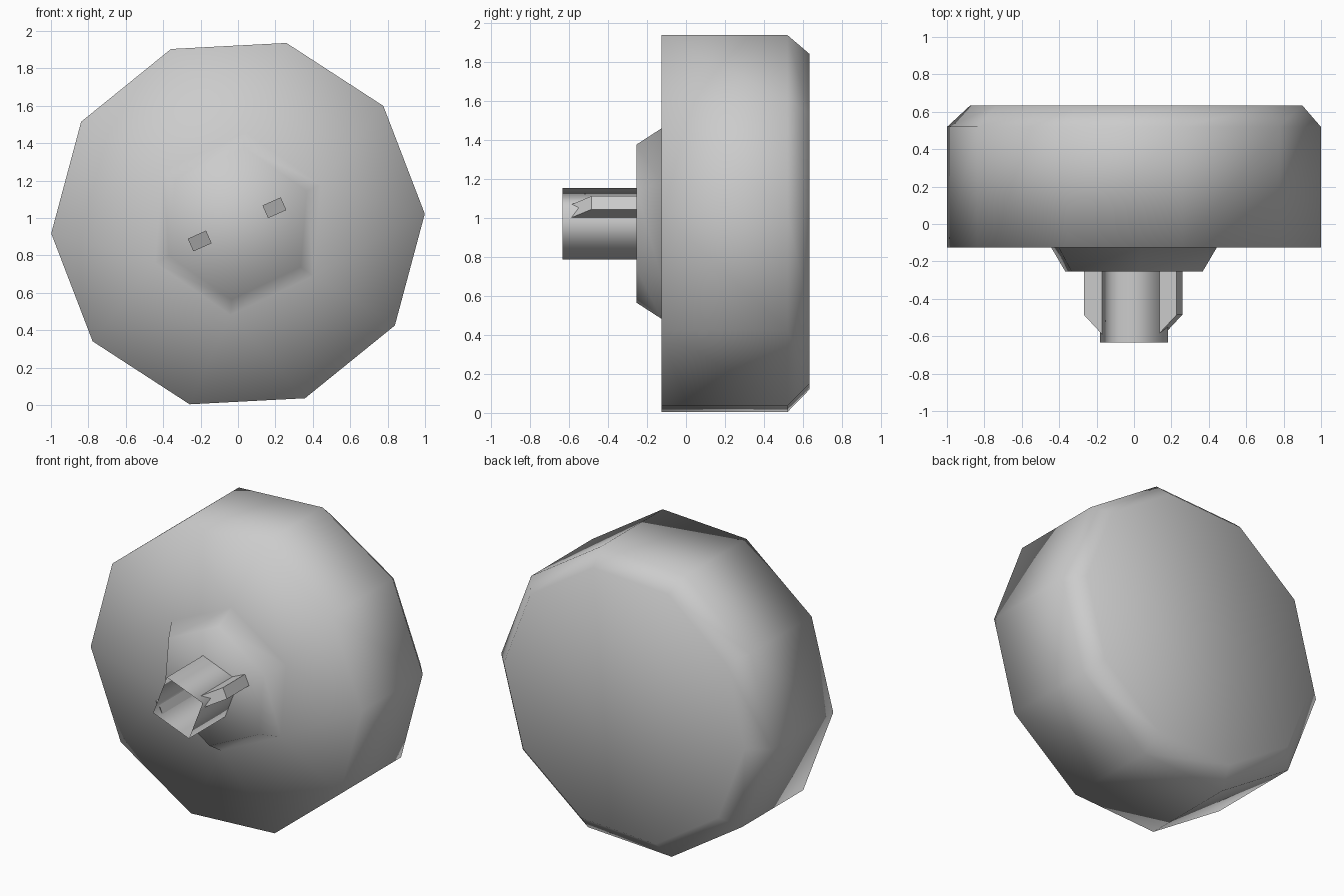
import bpy, bmesh
from math import cos, sin, radians
from mathutils import Vector, Matrix

cube = bpy.data.objects.get("Cube")
if cube:
    bpy.data.objects.remove(cube, do_unlink=True)

AXIS_Z = 0.97

grey = bpy.data.materials.new("plain_grey")
grey.use_nodes = True
grey.diffuse_color = (0.6, 0.6, 0.6, 1)
grey.node_tree.nodes["Principled BSDF"].inputs["Base Color"].default_value = (0.6, 0.6, 0.6, 1)


def ring(bm, sides, radius, y, turn, cx=0.0, cz=AXIS_Z):
    """Closed loop of vertices around the y axis."""
    angles = [radians(turn + 360 * i / sides) for i in range(sides)]
    return [bm.verts.new((cx + radius * cos(a), y, cz + radius * sin(a))) for a in angles]


def wall(bm, a, b):
    """Band of quads between two loops of equal size."""
    n = len(a)
    for i in range(n):
        j = (i + 1) % n
        bm.faces.new((a[i], a[j], b[j], b[i]))


def loop_edges(bm, loop):
    found = []
    for i, v in enumerate(loop):
        w = loop[(i + 1) % len(loop)]
        found.append(bm.edges.get((v, w)))
    return found


def finish(bm, name, smooth):
    bmesh.ops.recalc_face_normals(bm, faces=bm.faces[:])
    mesh = bpy.data.meshes.new(name)
    for f in bm.faces:
        f.smooth = smooth
    bm.to_mesh(mesh)
    bm.free()
    mesh.materials.append(grey)
    ob = bpy.data.objects.new(name, mesh)
    bpy.context.collection.objects.link(ob)
    return ob


# Ten-sided knob with a bevelled back and a tapered six-sided hub in front
bm = bmesh.new()
back = ring(bm, 10, 0.89, 0.633, 3, 0.012, AXIS_Z + 0.01)
shoulder = ring(bm, 10, 1.0, 0.52, 3)
rim = ring(bm, 10, 1.0, -0.125, 3)
hub_base = ring(bm, 6, 0.49, -0.125, 25.3)
hub_end = ring(bm, 6, 0.407, -0.253, 25.3)
bm.faces.new(back)
wall(bm, back, shoulder)
wall(bm, shoulder, rim)
wall(bm, hub_base, hub_end)
bm.faces.new(hub_end)
bmesh.ops.bridge_loops(bm, edges=loop_edges(bm, rim) + loop_edges(bm, hub_base))
finish(bm, "knob_body", True)

# Open square sleeve on the hub
bm = bmesh.new()
wall(bm, ring(bm, 4, 0.2, -0.253, 24), ring(bm, 4, 0.2, -0.633, 24))
finish(bm, "sleeve", True)

# Two keys on opposite corners, each with a slanted front end
profile = [(0.165, -0.253), (0.272, -0.253), (0.272, -0.485), (0.165, -0.59)]
for name, turn in (("left_key", 24), ("right_key", 204)):
    bm = bmesh.new()
    face = bm.faces.new([bm.verts.new((r, y, -0.037)) for r, y in profile])
    side = bmesh.ops.extrude_face_region(bm, geom=[face])["geom"]
    bmesh.ops.translate(bm, vec=(0, 0, 0.074), verts=[v for v in side if isinstance(v, bmesh.types.BMVert)])
    place = Matrix.Translation(Vector((-0.005, 0, AXIS_Z - 0.004))) @ Matrix.Rotation(radians(-turn), 4, "Y")
    bmesh.ops.transform(bm, matrix=place, verts=bm.verts[:])
    finish(bm, name, False)
